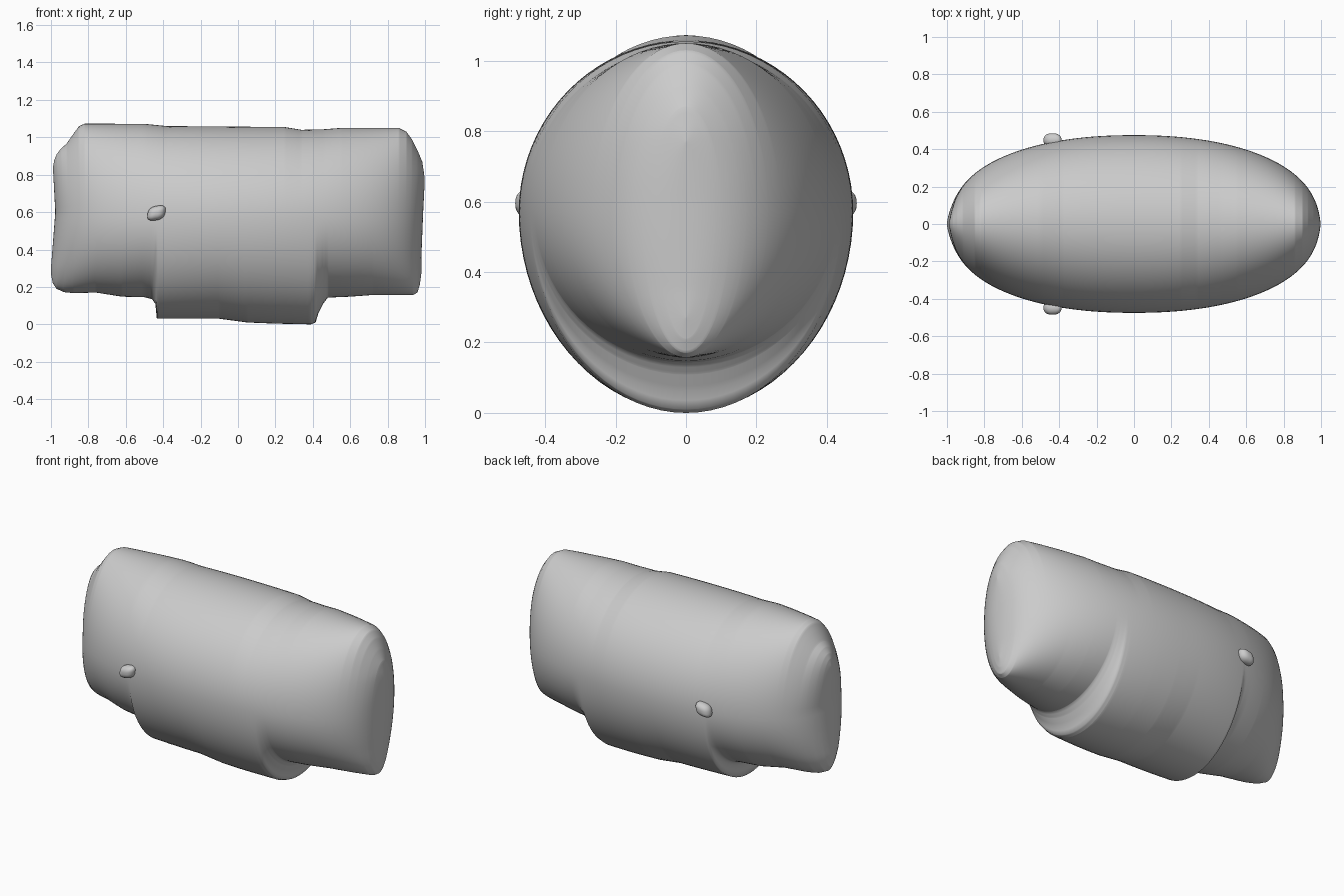
import bpy, bmesh, math

if "Cube" in bpy.data.objects:
    bpy.data.objects.remove(bpy.data.objects["Cube"])

# Front silhouette as (x, z) points: upper and lower edge
TOP = [(-1, .84), (-.99, .88), (-.975, .91), (-.95, .94), (-.92, .965), (-.88, 1.02), (-.85, 1.06),
       (-.82, 1.073), (-.5, 1.072), (-.38, 1.06), (.25, 1.055), (.34, 1.04), (.46, 1.043),
       (.55, 1.05), (.86, 1.05), (.9, 1.03), (.93, .99), (.96, .93), (.985, .87), (1, .77)]
LOW = [(-1, .27), (-.99, .22), (-.97, .19), (-.93, .172), (-.88, .167), (-.76, .17), (-.62, .148),
       (-.5, .145), (-.46, .135), (-.442, .11), (-.434, .03), (-.1, .03), (.05, .01), (.2, .004),
       (.39, 0), (.415, .01), (.43, .06), (.455, .11), (.48, .143), (.6, .148), (.72, .157),
       (.95, .157), (.975, .17), (.99, .21), (1, .27)]
LEFT = [(0, 1), (.3, 1), (.6, .977), (.85, .99), (1.1, 1)]
RIGHT = [(0, .98), (.35, .98), (.6, .99), (.8, 1), (1.1, 1)]
MID_Z, HALF_W = .57, .475


def lerp(pts, x):
    for (a, p), (b, q) in zip(pts, pts[1:]):
        if x <= b:
            return p + (q - p) * (x - a) / (b - a)
    return pts[-1][1]


def make_object(name, bm):
    bmesh.ops.remove_doubles(bm, verts=bm.verts, dist=1e-5)
    bmesh.ops.recalc_face_normals(bm, faces=bm.faces)
    for f in bm.faces:
        f.smooth = True
    me = bpy.data.meshes.new(name)
    bm.to_mesh(me)
    bm.free()
    ob = bpy.data.objects.new(name, me)
    bpy.context.collection.objects.link(ob)
    return ob


def bridge(bm, rings):
    for r, s in zip(rings, rings[1:]):
        n = len(r)
        for i in range(n):
            j = (i + 1) % n
            bm.faces.new((r[i], r[j], s[j], s[i]))


# Inflated body: elliptical sections lofted along x
bm = bmesh.new()
N = 80
stations = {round(-math.cos(math.pi * i / 180), 4) for i in range(181)}
stations |= {x for x, _ in TOP + LOW}
rings = []
for x in sorted(stations):
    w = HALF_W * max(0, 1 - abs(x) ** 2.2) ** (1 / 2.2)
    top, low = lerp(TOP, x), lerp(LOW, x)
    ring = []
    for i in range(N):
        a = 2 * math.pi * i / N
        s = math.sin(a)
        z = MID_Z + s * ((top - MID_Z) if s > 0 else (MID_Z - low))
        k = lerp(LEFT if x < 0 else RIGHT, z)
        ring.append(bm.verts.new((x * (1 + (k - 1) * abs(x) ** 8), w * math.cos(a), z)))
    rings.append(ring)
bridge(bm, rings)
make_object("body", bm)

# Small squarish side knobs, mirrored front and back
sp = lambda v, e: math.copysign(abs(v) ** e, v)
for name, side in (("front_knob", -1), ("back_knob", 1)):
    bm = bmesh.new()
    rings = []
    for j in range(25):
        p = math.pi * (j / 24 - .5)
        r = max(0, math.cos(p)) ** .8
        ring = []
        for i in range(40):
            a = 2 * math.pi * i / 40
            u, v = r * sp(math.cos(a), .75), r * sp(math.sin(a), .75)
            ring.append(bm.verts.new((-.436 + .048 * u + .006 * v,
                                      side * (.448 + .037 * math.sin(p)),
                                      .595 + .039 * v + .007 * u)))
        rings.append(ring)
    bridge(bm, rings)
    make_object(name, bm)
